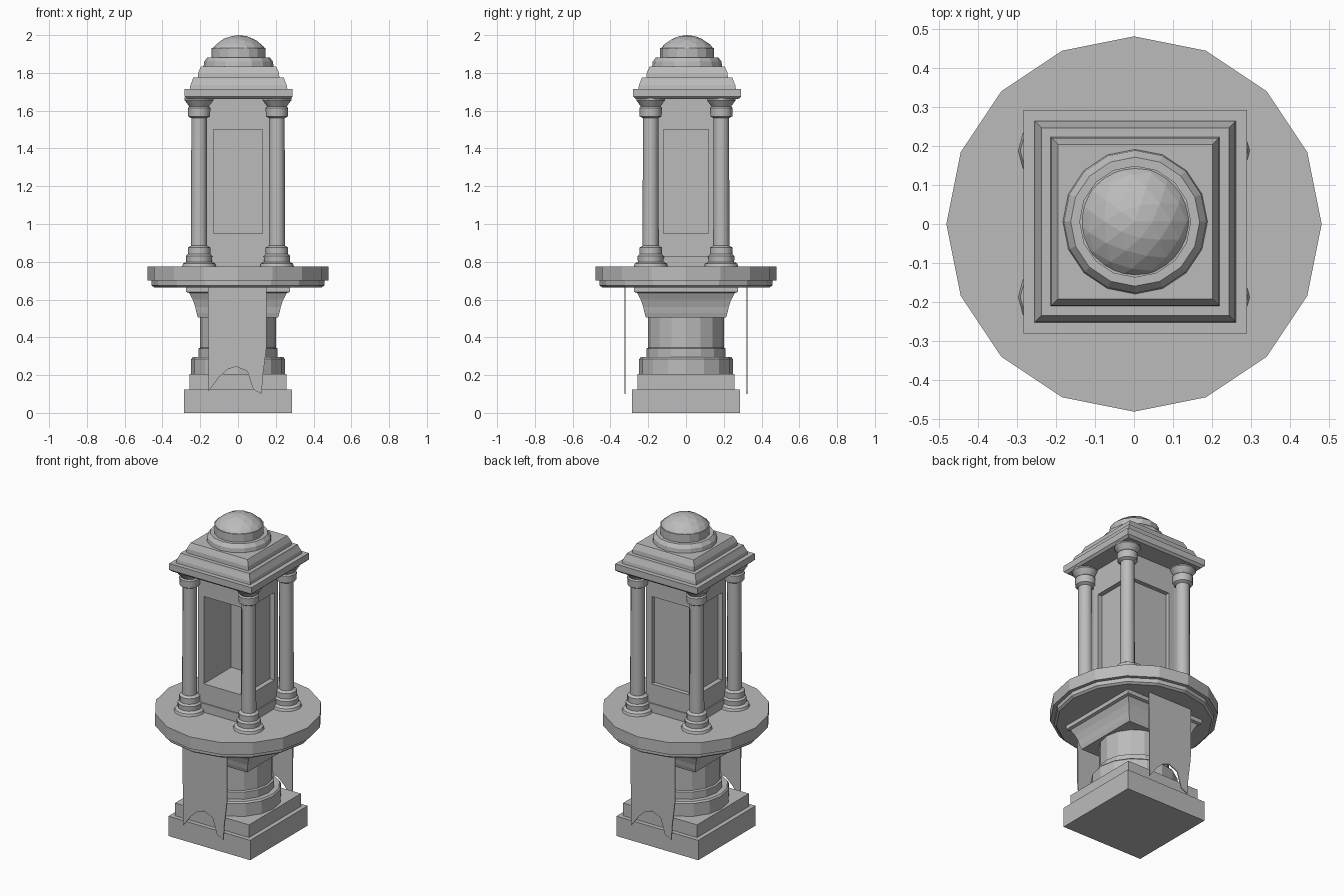
import bpy, bmesh
from math import cos, sin, pi, sqrt
from mathutils import Vector

cube = bpy.data.objects.get("Cube")
if cube:
    bpy.data.objects.remove(cube, do_unlink=True)

# One plain stone colour
stone = bpy.data.materials.new("grey_stone")
stone.use_nodes = True
stone.diffuse_color = (0.5, 0.5, 0.5, 1)
stone.node_tree.nodes["Principled BSDF"].inputs["Base Color"].default_value = (0.5, 0.5, 0.5, 1)


def finish(name, bm):
    bmesh.ops.recalc_face_normals(bm, faces=bm.faces)
    mesh = bpy.data.meshes.new(name)
    bm.to_mesh(mesh)
    bm.free()
    mesh.materials.append(stone)
    obj = bpy.data.objects.new(name, mesh)
    bpy.context.collection.objects.link(obj)
    return obj


def loft(name, sides, profile, x=0, y=0):
    """Stack of regular polygons; profile is (radius, z), half width for squares."""
    bm = bmesh.new()
    square = sides == 4
    grow, turn = (sqrt(2), pi / 4) if square else (1, 0)
    rings = []
    for r, z in profile:
        angles = [turn + 2 * pi * i / sides for i in range(sides)]
        rings.append([bm.verts.new((x + r * grow * cos(a), y + r * grow * sin(a), z)) for a in angles])
    for low, high in zip(rings, rings[1:]):
        for i in range(sides):
            j = (i + 1) % sides
            bm.faces.new((low[i], low[j], high[j], high[i]))
    bm.faces.new(rings[0][::-1])
    bm.faces.new(rings[-1])
    return finish(name, bm)


def box(name, x0, x1, y0, y1, z0, z1):
    bm = bmesh.new()
    bmesh.ops.create_cube(bm, size=1)
    for v in bm.verts:
        v.co = Vector((x1 if v.co.x > 0 else x0, y1 if v.co.y > 0 else y0, z1 if v.co.z > 0 else z0))
    return finish(name, bm)


# Pedestal: two square steps, round drum, flared square capital
loft("pedestal_base", 4, [(0.285, 0), (0.285, 0.125)])
loft("pedestal_step", 4, [(0.258, 0.125), (0.258, 0.205)])
loft("pedestal_drum", 16, [(0.248, 0.205), (0.248, 0.285), (0.24, 0.295), (0.21, 0.295),
                           (0.21, 0.34), (0.2, 0.345), (0.2, 0.51)])
loft("pedestal_capital", 4, [(0.212, 0.505), (0.22, 0.53), (0.226, 0.56), (0.24, 0.6),
                             (0.258, 0.635), (0.275, 0.64), (0.275, 0.67)])

# Round table slab with a lip beneath
loft("table_lip", 16, [(0.445, 0.665), (0.458, 0.675), (0.458, 0.7)])
loft("table_slab", 16, [(0.48, 0.7), (0.48, 0.775)])

# Shrine chamber: open front, recessed panels on the other sides
wx, wy, ox, oy = 0.17, 0.155, 0.13, 0.118
floor, sill, head, top = 0.775, 0.95, 1.5, 1.67
box("chamber_plinth", -0.178, 0.178, -0.162, 0.162, floor, 0.83)
box("chamber_sill", -wx, wx, -wy, wy, 0.83, sill)
box("chamber_lintel", -wx, wx, -wy, wy, head, top)
for sx, side in ((1, "left"), (-1, "right")):
    for sy, end in ((-1, "front"), (1, "back")):
        xs, ys = sorted((sx * ox, sx * wx)), sorted((sy * oy, sy * wy))
        box(f"{end}_{side}_post", *xs, *ys, sill, head)
    xs = sorted((sx * ox, sx * (ox + 0.01)))
    box(f"{side}_panel", *xs, -oy, oy, sill, head)
box("back_panel", -ox, ox, oy, oy + 0.01, sill, head)

# Four columns with moulded bases and capitals
column = [(0.09, 0.775), (0.085, 0.79), (0.068, 0.8), (0.07, 0.83), (0.06, 0.84),
          (0.06, 0.875), (0.043, 0.885), (0.041, 1.56), (0.058, 1.57), (0.06, 1.615),
          (0.052, 1.622), (0.076, 1.655), (0.076, 1.67)]
for sx, side in ((1, "left"), (-1, "right")):
    for sy, end in ((-1, "front"), (1, "back")):
        col = loft(f"{end}_{side}_column", 12, column, 0.206 * sx, 0.187 * sy)
        bpy.ops.object.select_all(action="DESELECT")
        col.select_set(True)
        bpy.context.view_layer.objects.active = col
        bpy.ops.object.shade_smooth_by_angle(angle=0.55)

# Stepped roof
rx, ry = 0.003, 0.006
loft("roof_cornice", 4, [(0.272, 1.662), (0.286, 1.675), (0.286, 1.715)], rx, ry)
loft("roof_lower_tier", 4, [(0.258, 1.715), (0.255, 1.735), (0.243, 1.765), (0.24, 1.775)], rx, ry)
loft("roof_upper_tier", 4, [(0.216, 1.775), (0.214, 1.8), (0.203, 1.825), (0.198, 1.835)], rx, ry)
loft("dome_base", 16, [(0.185, 1.835), (0.182, 1.86), (0.165, 1.882), (0.143, 1.882),
                       (0.143, 1.932)], rx, ry)

# Faceted dome: cap of a larger sphere
bm = bmesh.new()
bmesh.ops.create_icosphere(bm, subdivisions=3, radius=0.175)
bmesh.ops.translate(bm, verts=bm.verts, vec=(rx, ry, 1.825))
bmesh.ops.bisect_plane(bm, geom=bm.verts[:] + bm.edges[:] + bm.faces[:],
                       plane_co=(0, 0, 1.931), plane_no=(0, 0, 1), clear_inner=True)
finish("dome", bm)

# Swallow-tailed cloth banners on the front and back
outline = [(-0.16, 0.667), (-0.155, 0.115), (-0.1, 0.19), (-0.055, 0.23), (-0.01, 0.245),
           (0.05, 0.22), (0.08, 0.125), (0.125, 0.1), (0.132, 0.2), (0.15, 0.34), (0.152, 0.667)]
for s, end in ((1, "front"), (-1, "back")):
    bm = bmesh.new()
    face = bm.faces.new([bm.verts.new((s * x, -s * 0.325, z)) for x, z in outline])
    out = bmesh.ops.extrude_face_region(bm, geom=[face], use_keep_orig=True)
    moved = [g for g in out["geom"] if isinstance(g, bmesh.types.BMVert)]
    bmesh.ops.translate(bm, verts=moved, vec=(0, s * 0.006, 0))
    finish(f"{end}_banner", bm)
